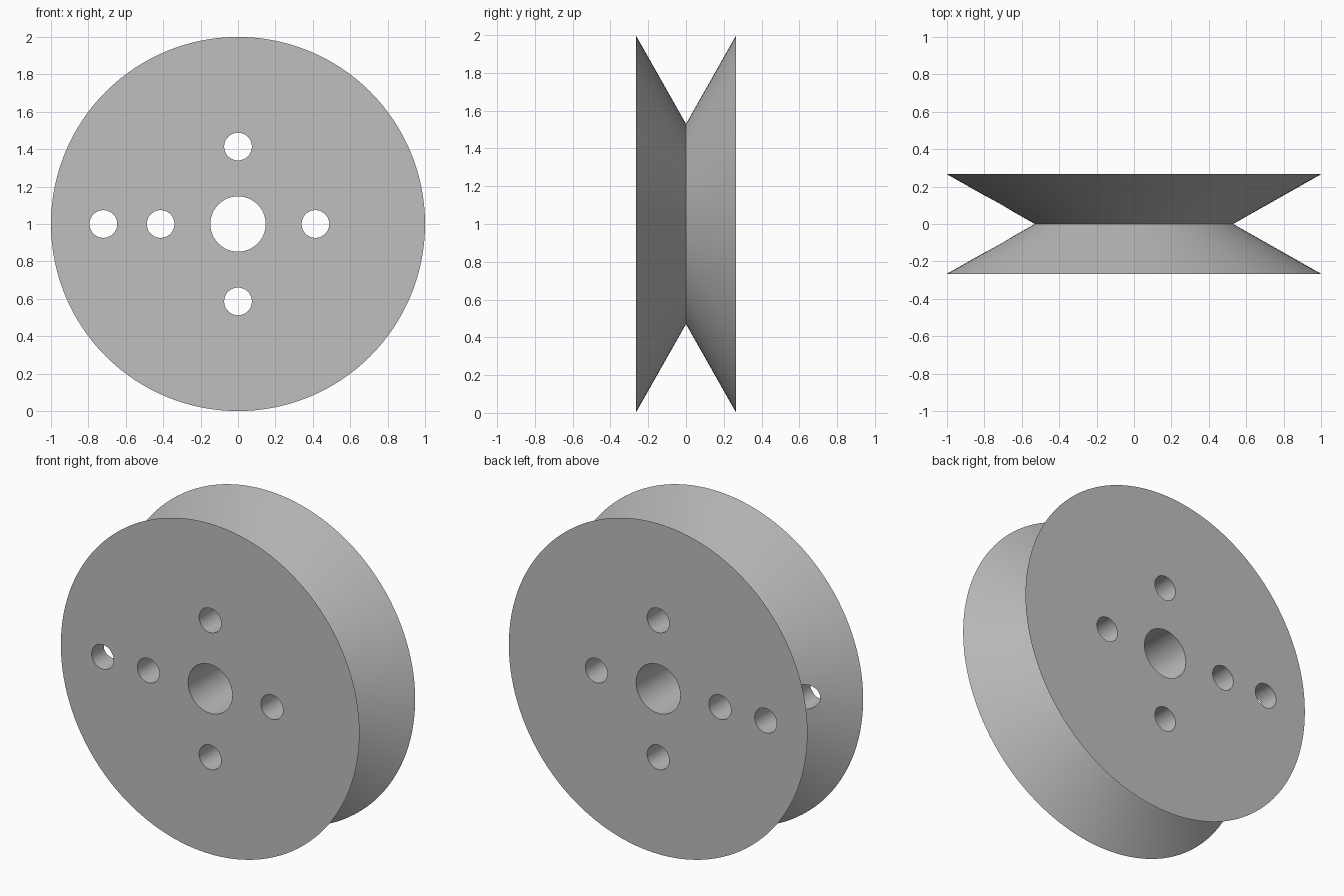
import bpy, bmesh, math
from mathutils import Matrix, Vector

default = bpy.data.objects.get("Cube")
if default:
    bpy.data.objects.remove(default, do_unlink=True)

RIM, WAIST, HALF = 1.0, 0.53, 0.266
CENTRE = Vector((0, 0, 1))
# Hole offsets from the axle: (x, z, radius)
HOLES = [(0, 0, 0.148), (0.414, 0, 0.074), (-0.414, 0, 0.074),
         (0, 0.414, 0.074), (0, -0.414, 0.074), (-0.72, 0, 0.074)]

grey = bpy.data.materials.new("light grey")
grey.use_nodes = True
colour = (0.52, 0.52, 0.52, 1)
grey.diffuse_color = colour
grey.node_tree.nodes["Principled BSDF"].inputs["Base Color"].default_value = colour


def add_object(name, bm):
    bmesh.ops.recalc_face_normals(bm, faces=bm.faces)
    mesh = bpy.data.meshes.new(name)
    bm.to_mesh(mesh)
    bm.free()
    mesh.materials.append(grey)
    obj = bpy.data.objects.new(name, mesh)
    bpy.context.collection.objects.link(obj)
    return obj


def lathe(bm, profile, origin, sides):
    """Stack rings of (y, radius) along y and cap both ends."""
    rings = []
    for y, r in profile:
        rings.append([bm.verts.new(origin + Matrix.Rotation(math.tau * i / sides, 3, "Y")
                                   @ Vector((r, y, 0))) for i in range(sides)])
    for a, b in zip(rings, rings[1:]):
        for i in range(sides):
            j = (i + 1) % sides
            bm.faces.new((a[i], a[j], b[j], b[i]))
    bm.faces.new(rings[0])
    bm.faces.new(rings[-1])


# Wheel with a V-shaped groove
bm = bmesh.new()
lathe(bm, [(-HALF, RIM), (0, WAIST), (HALF, RIM)], CENTRE, 128)
wheel = add_object("grooved_wheel", bm)

# Drill the axle, bolt and cord holes
bm = bmesh.new()
for x, z, r in HOLES:
    lathe(bm, [(-0.5, r), (0.5, r)], CENTRE + Vector((x, 0, z)), 48)
cutter = add_object("hole_cutter", bm)
cutter.hide_render = True

cut = wheel.modifiers.new("holes", "BOOLEAN")
cut.operation = "DIFFERENCE"
cut.solver = "EXACT"
cut.object = cutter

bpy.ops.object.select_all(action="DESELECT")
wheel.select_set(True)
bpy.context.view_layer.objects.active = wheel
bpy.ops.object.modifier_apply(modifier=cut.name)
bpy.data.objects.remove(cutter, do_unlink=True)
bpy.ops.object.shade_smooth_by_angle(angle=math.radians(30))
